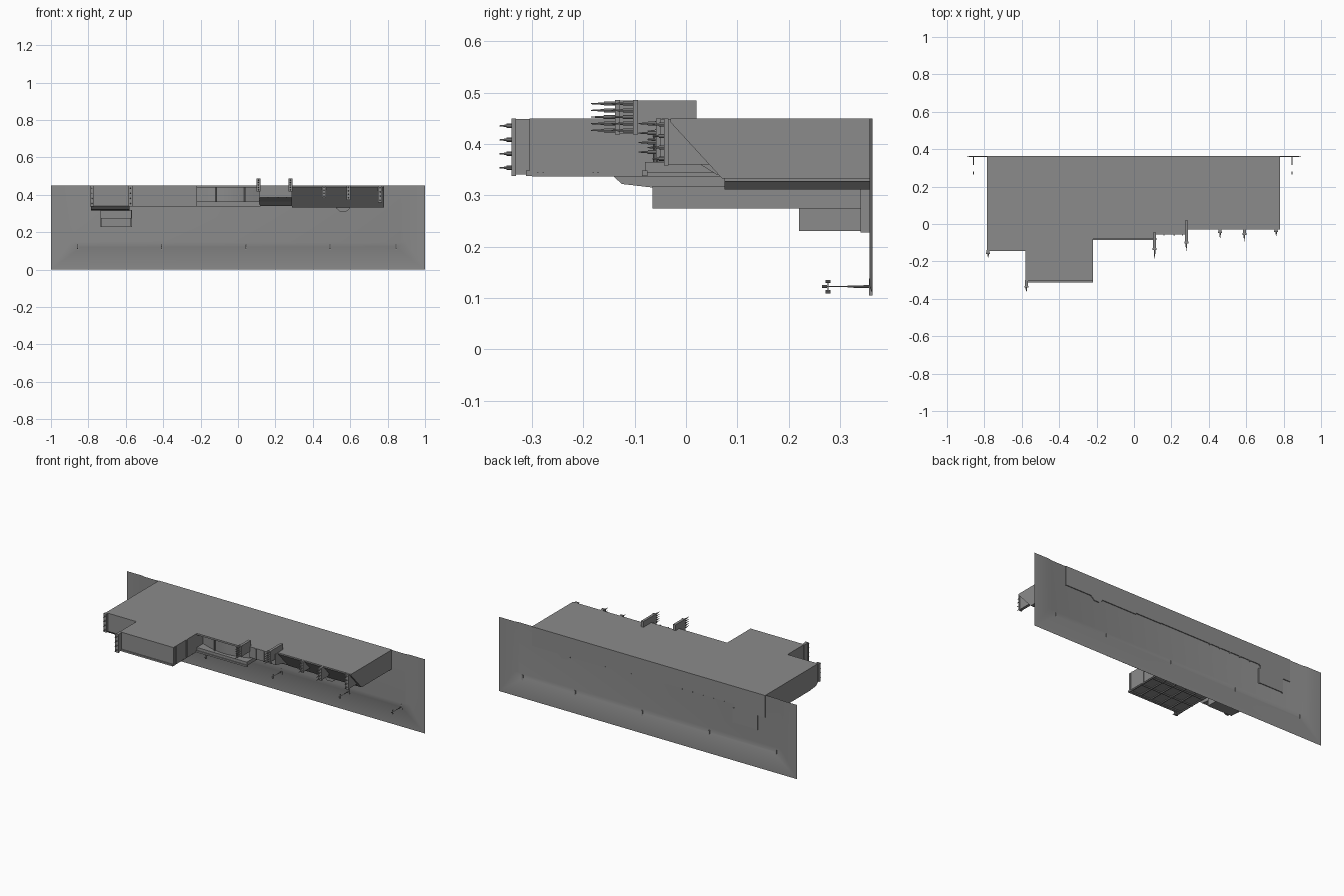
import bpy, bmesh, math
from mathutils import Vector

if "Cube" in bpy.data.objects:
    bpy.data.objects.remove(bpy.data.objects["Cube"])

grey = bpy.data.materials.new("mid_grey")
grey.use_nodes = True
grey.diffuse_color = (0.26, 0.26, 0.26, 1)
grey.node_tree.nodes["Principled BSDF"].inputs["Base Color"].default_value = (0.26, 0.26, 0.26, 1)

TOP, BACK = 0.45, 0.363


def finish(name, bm, smooth=False):
    bmesh.ops.remove_doubles(bm, verts=bm.verts, dist=0.00001)
    bmesh.ops.recalc_face_normals(bm, faces=bm.faces)
    mesh = bpy.data.meshes.new(name)
    bm.to_mesh(mesh)
    bm.free()
    mesh.materials.append(grey)
    ob = bpy.data.objects.new(name, mesh)
    bpy.context.scene.collection.objects.link(ob)
    if smooth:
        bpy.ops.object.select_all(action='DESELECT')
        ob.select_set(True)
        bpy.context.view_layer.objects.active = ob
        bpy.ops.object.shade_smooth_by_angle(angle=math.radians(40))
    return ob


def extrude(bm, points, offset):
    face = bm.faces.new([bm.verts.new(p) for p in points])
    out = bmesh.ops.extrude_face_region(bm, geom=[face], use_keep_orig=True)
    moved = [v for v in out["geom"] if isinstance(v, bmesh.types.BMVert)]
    bmesh.ops.translate(bm, verts=moved, vec=offset)


def prism(name, x0, x1, profile):
    """Extrude a (y, z) profile along x."""
    bm = bmesh.new()
    extrude(bm, [(x0, y, z) for y, z in profile], Vector((x1 - x0, 0, 0)))
    return finish(name, bm)


def box(name, x0, x1, y0, y1, z0, z1):
    return prism(name, x0, x1, [(y0, z0), (y1, z0), (y1, z1), (y0, z1)])


def rod(name, start, end, r0, r1, sides=8):
    start, end = Vector(start), Vector(end)
    axis = end - start
    bm = bmesh.new()
    bmesh.ops.create_cone(bm, cap_ends=True, segments=sides, radius1=r0,
                          radius2=r1, depth=axis.length)
    bm.transform(axis.to_track_quat('Z', 'Y').to_matrix().to_4x4())
    bmesh.ops.translate(bm, verts=bm.verts, vec=(start + end) / 2)
    return finish(name, bm, True)


# Back wall: border sheet, sloped rim and shallow rounded panel
def u_outline(half, bottom, radius):
    pts = [(-half, TOP)]
    for side, first in ((-1, 180), (1, 270)):
        for i in range(7):
            a = math.radians(first + 15 * i)
            pts.append((side * (half - radius) + radius * math.cos(a),
                        bottom + radius + radius * math.sin(a)))
    return pts + [(half, TOP)]


bm = bmesh.new()
rim = u_outline(0.895, 0.11, 0.04)
inner = u_outline(0.875, 0.122, 0.03)
outer = [(-1, TOP)] + [(-1, 0)] * 7 + [(1, 0)] * 7 + [(1, TOP)]
loops = [(outer, BACK), (rim, BACK), (inner, BACK - 0.005)]
rows = [[bm.verts.new((x, y, z)) for x, z in pts] for pts, y in loops]
for a, b in zip(rows, rows[1:]):
    for i in range(len(a) - 1):
        bm.faces.new((a[i], a[i + 1], b[i + 1], b[i]))
bm.faces.new(rows[2])
finish("back_wall", bm, True)

# Canopy bays, each a profile extruded sideways
prism("outer_bay", -0.785, -0.58,
      [(BACK, TOP), (-0.145, TOP), (-0.145, 0.34), (-0.125, 0.322), (-0.065, 0.315), (BACK, 0.315)])
box("projecting_bay", -0.58, -0.22, -0.305, BACK, 0.343, TOP)
box("recess_roof", -0.22, 0.115, -0.08, BACK, 0.44, TOP)
box("recess_ledge", -0.22, 0.115, -0.08, BACK, 0.343, 0.365)
prism("stepped_bay", 0.115, 0.29,
      [(BACK, TOP), (-0.055, TOP), (-0.055, 0.385), (0.02, 0.365), (0.06, 0.34), (BACK, 0.34)])
prism("sloped_bay", 0.29, 0.78,
      [(BACK, TOP), (-0.03, TOP), (-0.03, 0.442), (0.07, 0.333), (BACK, 0.333)])

# Bowed wall inside the recess with slim posts
bm = bmesh.new()
arc = [(-0.22 + 0.335 * i / 16, -0.02 - 0.04 * math.sin(math.pi * i / 16)) for i in range(17)]
extrude(bm, [(x, y, 0.365) for x, y in arc] + [(0.115, BACK, 0.365), (-0.22, BACK, 0.365)],
        Vector((0, 0, 0.075)))
finish("bowed_wall", bm, True)
for x in (-0.115, 0.037):
    rod("recess_post", (x, -0.06, 0.36), (x, -0.06, 0.442), 0.004, 0.004)
for x in (0.16, 0.215, 0.26):
    box("bay_mullion", x - 0.003, x + 0.003, -0.061, -0.05, 0.385, TOP)
box("ledge_lip", -0.58, -0.22, -0.312, -0.3, 0.338, 0.348)
box("recess_lip", -0.22, 0.12, -0.086, -0.075, 0.338, 0.348)

# Seams on the flank of the projecting bay
for y in (-0.29, -0.28, -0.182, -0.173):
    box("flank_seam", -0.221, -0.218, y, y + 0.003, 0.343, TOP)

# Underside ribs of the projecting bay
for i in range(6):
    x = -0.575 + 0.07 * i
    box("soffit_rib", x - 0.003, x + 0.003, -0.3, BACK, 0.337, 0.344)
for i in range(8):
    y = -0.295 + 0.09 * i
    box("soffit_crossbar", -0.58, -0.22, y - 0.003, y + 0.003, 0.337, 0.344)

# Stepped duct under the outer bay
box("upper_duct", -0.735, -0.57, -0.065, BACK, 0.274, 0.318)
box("lower_duct", -0.73, -0.575, 0.22, BACK, 0.23, 0.275)
for x in (-0.735, -0.575):
    box("duct_flange", x, x + 0.008, 0.34, BACK, 0.227, 0.318)

# Faceted pipe under the sloped bay
prism("pipe_soffit", 0.525, 0.6, [(0.075, 0.327), (BACK, 0.327), (BACK, 0.335), (0.075, 0.335)])
bm = bmesh.new()
extrude(bm, [(0.525, 0.075, 0.33), (0.545, 0.075, 0.311), (0.58, 0.075, 0.311), (0.6, 0.075, 0.33)],
        Vector((0, BACK - 0.075, 0)))
finish("faceted_pipe", bm)


# Fin brackets: a plate with a row of tapered spikes
def fin(x, y0, y1, z0, z1, spikes, reach):
    box("fin_plate", x - 0.008, x + 0.008, y0, y1, z0, z1)
    box("fin_edge", x - 0.011, x + 0.011, y0 - 0.003, y0 + 0.006, z0 - 0.002, z1 + 0.001)
    for i in range(spikes):
        z = z0 + (z1 - z0) * (i + 0.5) / spikes
        rod("fin_spike_base", (x, y0, z), (x, y0 - reach * 0.5, z), 0.004, 0.004)
        rod("fin_spike_tip", (x, y0 - reach * 0.5, z), (x, y0 - reach, z), 0.0025, 0.001)


fin(0.11, -0.135, -0.045, 0.42, 0.485, 5, 0.05)
fin(0.28, -0.1, 0.02, 0.42, 0.485, 5, 0.045)
fin(0.46, -0.045, 0.02, 0.385, 0.449, 4, 0.03)
fin(0.59, -0.055, 0.02, 0.375, 0.449, 4, 0.038)
fin(0.76, -0.04, 0.045, 0.36, 0.449, 4, 0.025)
fin(-0.575, -0.337, -0.3, 0.34, 0.449, 4, 0.026)
fin(-0.78, -0.158, -0.14, 0.34, 0.449, 4, 0.022)

# Wall lamps: arm with a forked tip
for x in (-0.858, -0.408, 0.042, 0.492, 0.845):
    rod("lamp_arm", (x, BACK, 0.122), (x, 0.315, 0.122), 0.003, 0.002)
    rod("lamp_stem", (x, 0.315, 0.122), (x, 0.27, 0.122), 0.001, 0.001)
    rod("lamp_fork", (x, 0.277, 0.112), (x, 0.277, 0.132), 0.001, 0.001)
    for y, z in ((0.265, 0.122), (0.272, 0.132), (0.272, 0.112)):
        rod("lamp_bulb", (x, y, z), (x, y + 0.01, z), 0.003, 0.003)
    box("lamp_plate", x - 0.004, x + 0.004, BACK - 0.006, BACK, 0.105, 0.138)
